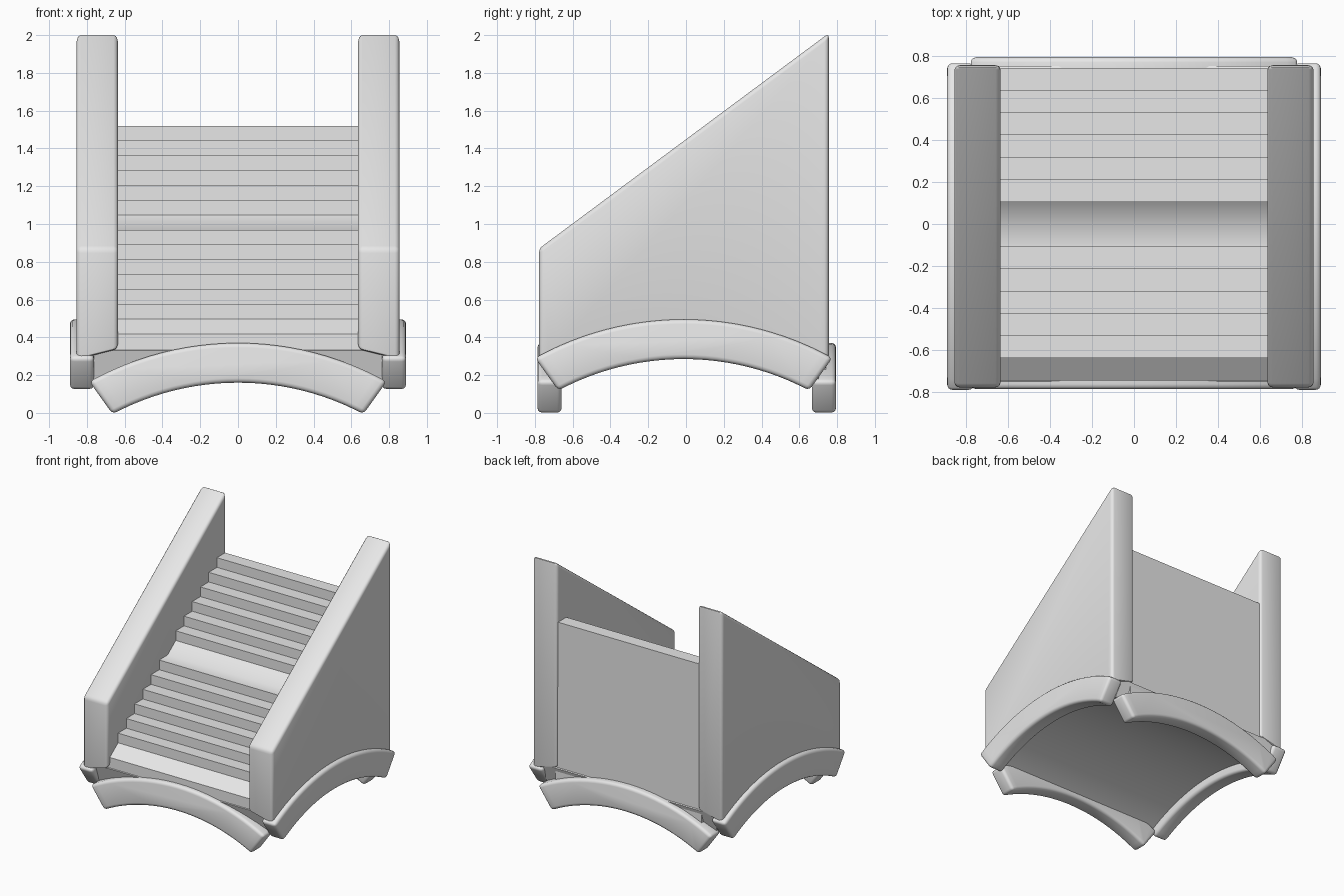
import bpy, bmesh, math

if "Cube" in bpy.data.objects:
    bpy.data.objects.remove(bpy.data.objects["Cube"])

grey = bpy.data.materials.new("plain_grey")
grey.use_nodes = True
grey.diffuse_color = (0.8, 0.8, 0.8, 1)
for node in grey.node_tree.nodes:
    if node.type == 'BSDF_PRINCIPLED':
        node.inputs["Base Color"].default_value = (0.8, 0.8, 0.8, 1)


def arc(radius, half, base, shift=0.0, steps=24):
    """Points of a shallow arc from -half to +half about a centre at height base."""
    limit = math.asin(half / radius)
    angles = [limit * (2 * i / steps - 1) for i in range(steps + 1)]
    return [(shift + radius * math.sin(a), base + radius * math.cos(a)) for a in angles]


def prism(name, profile, axis, low, high, bevel=0.0, adjust=None):
    """Extrude a (u, z) profile along x or y."""
    bm = bmesh.new()
    rings = []
    for w in (low, high):
        ring = []
        for i, (u, z) in enumerate(profile):
            if adjust:
                z = adjust(i, w, z)
            ring.append(bm.verts.new((w, u, z) if axis == 'x' else (u, w, z)))
        rings.append(ring)
        bm.faces.new(ring)
    count = len(profile)
    for i in range(count):
        j = (i + 1) % count
        bm.faces.new((rings[0][i], rings[0][j], rings[1][j], rings[1][i]))
    bmesh.ops.recalc_face_normals(bm, faces=bm.faces)
    mesh = bpy.data.meshes.new(name)
    bm.to_mesh(mesh)
    bm.free()
    mesh.materials.append(grey)
    obj = bpy.data.objects.new(name, mesh)
    bpy.context.collection.objects.link(obj)
    bpy.ops.object.select_all(action='DESELECT')
    obj.select_set(True)
    bpy.context.view_layer.objects.active = obj
    if bevel:
        mod = obj.modifiers.new("rounded_edges", 'BEVEL')
        mod.width = bevel
        mod.segments = 3
        mod.limit_method = 'ANGLE'
        mod.angle_limit = math.radians(25)
        bpy.ops.object.modifier_apply(modifier=mod.name)
    bpy.ops.object.shade_smooth_by_angle(angle=math.radians(40))


LOW, HIGH = -1.25, -1.125      # centres of the end arches and side arches


def arch(name, axis, middle, base, shift=0.0):
    profile = arc(1.62, 0.787, base, shift) + arc(1.41, 0.664, base, shift)[::-1]
    prism(name, profile, axis, middle - 0.064, middle + 0.064, 0.024)


# Curved rails around the bottom
arch("front_arch", 'y', -0.722, LOW)
arch("back_arch", 'y', 0.73, LOW)
for side, label in ((1, "left"), (-1, "right")):
    arch(label + "_arch", 'x', side * 0.826, HIGH, -0.012)

# Vaulted slab beneath the stairs
vault = arc(1.84, 0.752, -1.35) + arc(1.48, 0.70, HIGH)[::-1]
prism("vault", vault, 'x', -0.77, 0.77)

# Stair block, where two risers are replaced by ramps
STEPS, TREAD, RISE = 14, 0.1062, 0.0787
START, FOOT = -0.745, 0.418
stairs = []
for k in range(STEPS):
    y, z = START + k * TREAD, FOOT + k * RISE
    stairs.append((y, z))
    if k not in (0, 7):
        stairs.append((y, z + RISE))
stairs.append((START + STEPS * TREAD, FOOT + STEPS * RISE))
stairs += [(0.742, 0.2)] + arc(1.53, 0.68, HIGH)[::-1] + [(START, 0.315)]
prism("stairs", stairs, 'x', -0.66, 0.66)

# Sloping side walls resting on the side arches
bottom = arc(1.6, 0.767, -1.13, -0.011)


def lift_inner(i, x, z):
    return z + 0.055 if i < len(bottom) and abs(x) < 0.7 else z


for side, label in ((1, "left"), (-1, "right")):
    wall = bottom + [(0.756, 2.01), (-0.778, 0.87)]
    prism(label + "_wall", wall, 'x', side * 0.635, side * 0.855, 0.024, lift_inner)
